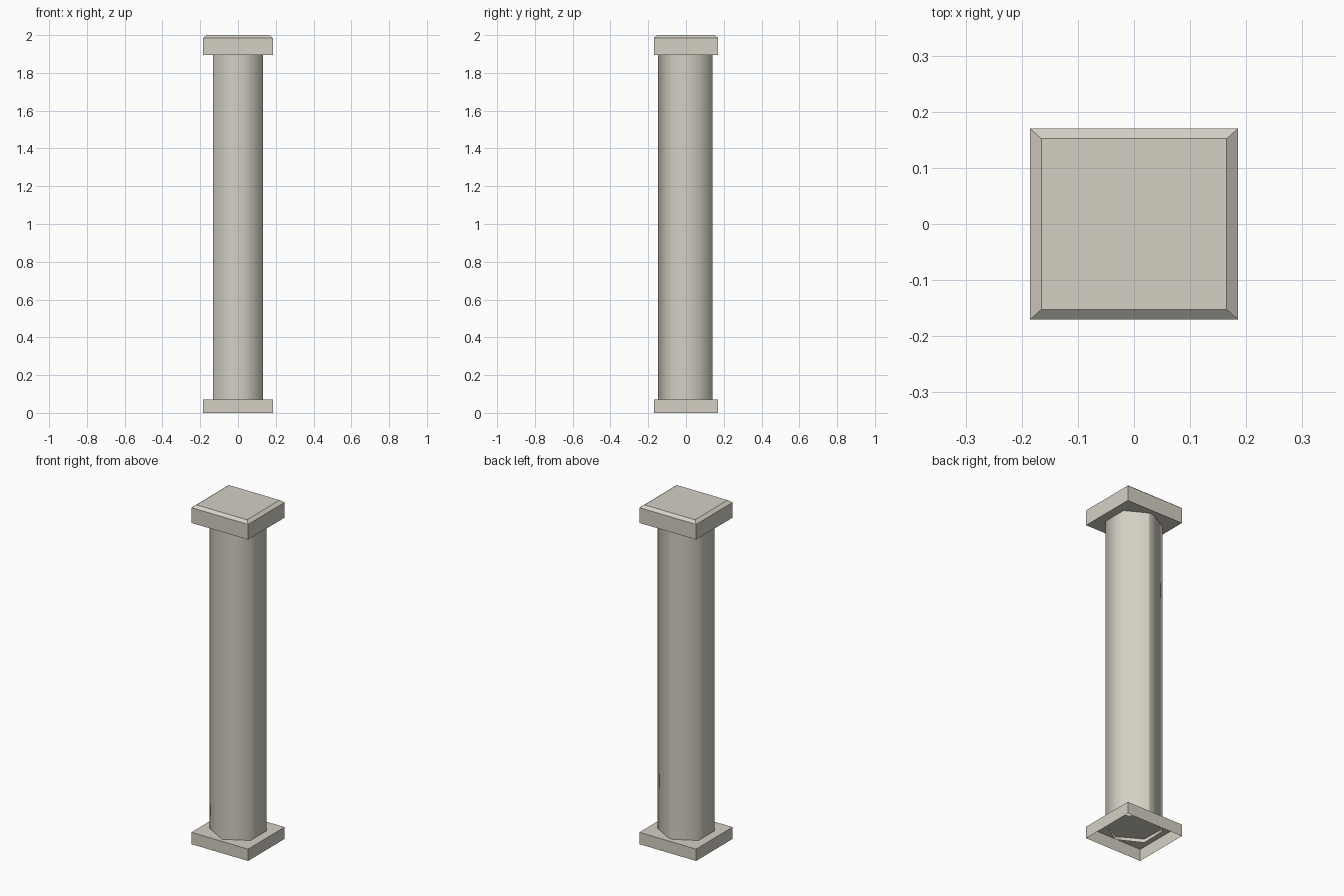
import bpy
import bmesh
from math import cos, sin, radians

if "Cube" in bpy.data.objects:
    bpy.data.objects.remove(bpy.data.objects["Cube"], do_unlink=True)

# Pale stone
stone = bpy.data.materials.new("pale_stone")
stone.use_nodes = True
colour = (0.66, 0.63, 0.55, 1)
stone.diffuse_color = colour
stone.node_tree.nodes["Principled BSDF"].inputs["Base Color"].default_value = colour


def loft(name, rings, cap_bottom=True, cap_top=True, smooth=False, seam=None):
    """Join matching (outline, z) rings with side faces and optional caps."""
    bm = bmesh.new()
    loops = [[bm.verts.new((x, y, z)) for x, y in outline] for outline, z in rings]
    n = len(loops[0])
    for low, high in zip(loops, loops[1:]):
        for i in range(n):
            j = (i + 1) % n
            bm.faces.new((low[i], low[j], high[j], high[i])).smooth = smooth
    if cap_bottom:
        bm.faces.new(loops[0][::-1])
    if cap_top:
        bm.faces.new(loops[-1])
    if seam is not None:
        for low, high in zip(loops, loops[1:]):
            bm.edges.get((low[seam], high[seam])).smooth = False
    mesh = bpy.data.meshes.new(name)
    bm.to_mesh(mesh)
    bm.free()
    mesh.materials.append(stone)
    obj = bpy.data.objects.new(name, mesh)
    bpy.context.collection.objects.link(obj)
    return obj


def rectangle(hx, hy):
    return [(-hx, -hy), (hx, -hy), (hx, hy), (-hx, hy)]


# Plinth, hollow underneath
slab = rectangle(0.185, 0.17)
loft("plinth", [(slab, 0), (slab, 0.07)], cap_bottom=False)

# Six-sided shaft with its back corner trimmed to a narrow strip
corners = [(0.154 * cos(radians(a)), 0.148 * sin(radians(a)))
           for a in (150, 210, 270, 330, 390)]
outline = corners + [(0.014, 0.14), (-0.014, 0.14)]
loft("shaft", [(outline, 0.05), (outline, 1.9)],
     cap_bottom=False, cap_top=False, smooth=True, seam=5)

# Capital with a chamfered top
loft("capital", [(slab, 1.895), (slab, 1.985), (rectangle(0.165, 0.152), 2)])
